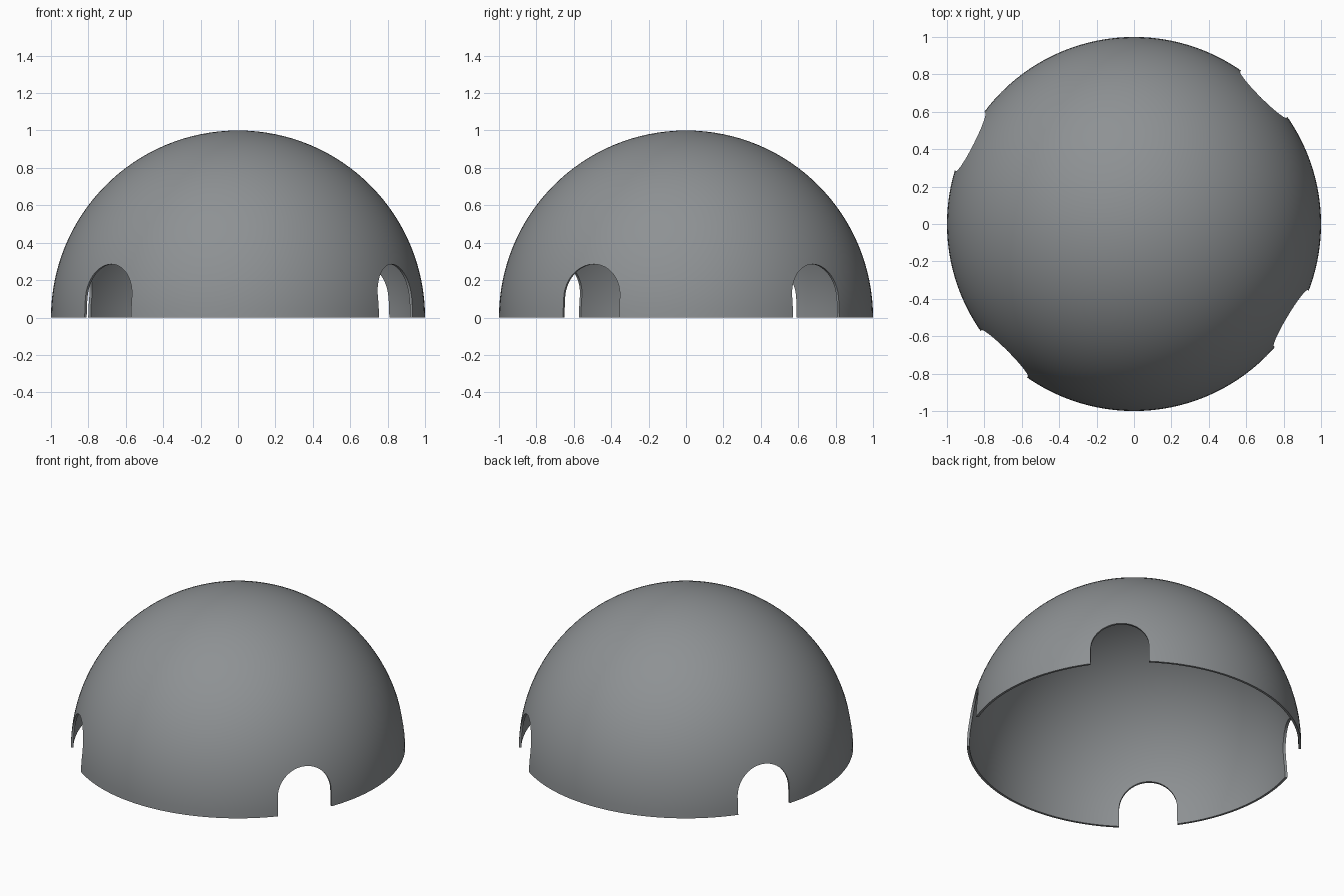
import bpy, bmesh, math
from mathutils import Matrix, Vector

if "Cube" in bpy.data.objects:
    bpy.data.objects.remove(bpy.data.objects["Cube"])

OUTER, INNER = 1.0, 0.985
SEGMENTS, RINGS = 128, 32
DOOR_ANGLES = (45, 153.3, 225, 329)
DOOR_HALF, DOOR_SPRING = 0.175, 0.11

grey = bpy.data.materials.new("dome grey")
grey.diffuse_color = (0.27, 0.285, 0.295, 1)
grey.use_nodes = True
grey.node_tree.nodes["Principled BSDF"].inputs["Base Color"].default_value = grey.diffuse_color


def make_object(name, bm):
    bmesh.ops.recalc_face_normals(bm, faces=bm.faces)
    mesh = bpy.data.meshes.new(name)
    bm.to_mesh(mesh)
    bm.free()
    mesh.materials.append(grey)
    obj = bpy.data.objects.new(name, mesh)
    bpy.context.collection.objects.link(obj)
    return obj


# Dome shell: spin a thin quarter-ring profile around z
bm = bmesh.new()
angles = [math.pi / 2 * i / RINGS for i in range(RINGS + 1)]
profile = [(OUTER * math.cos(a), OUTER * math.sin(a)) for a in reversed(angles)]
profile += [(INNER * math.cos(a), INNER * math.sin(a)) for a in angles]
verts = [bm.verts.new((x, 0, z)) for x, z in profile]
edges = [bm.edges.new(pair) for pair in zip(verts, verts[1:])]
bmesh.ops.spin(bm, geom=verts + edges, cent=(0, 0, 0), axis=(0, 0, 1),
               angle=math.tau, steps=SEGMENTS, use_merge=True)
bmesh.ops.remove_doubles(bm, verts=bm.verts, dist=1e-5)
dome = make_object("dome_shell", bm)

# Arched doorway cutters, one prism per direction
bm = bmesh.new()
outline = [(-DOOR_HALF, -0.2), (DOOR_HALF, -0.2)]
outline += [(DOOR_HALF * math.cos(math.pi * i / 32),
             DOOR_SPRING + DOOR_HALF * math.sin(math.pi * i / 32)) for i in range(33)]
for deg in DOOR_ANGLES:
    turn = Matrix.Rotation(math.radians(deg), 3, 'Z')
    face = bm.faces.new([bm.verts.new(turn @ Vector((0.7, y, z))) for y, z in outline])
    side = bmesh.ops.extrude_face_region(bm, geom=[face], use_keep_orig=True)
    moved = [v for v in side["geom"] if isinstance(v, bmesh.types.BMVert)]
    bmesh.ops.translate(bm, verts=moved, vec=turn @ Vector((0.5, 0, 0)))
cutter = make_object("doorway_cutter", bm)
cutter.hide_render = True
cutter.hide_set(True)

# Cut the doorways
cut = dome.modifiers.new("doorways", 'BOOLEAN')
cut.operation = 'DIFFERENCE'
cut.solver = 'EXACT'
cut.object = cutter
bpy.context.view_layer.objects.active = dome
dome.select_set(True)
bpy.ops.object.modifier_apply(modifier=cut.name)
bpy.data.objects.remove(cutter)
bpy.ops.object.shade_smooth_by_angle(angle=math.radians(30))
